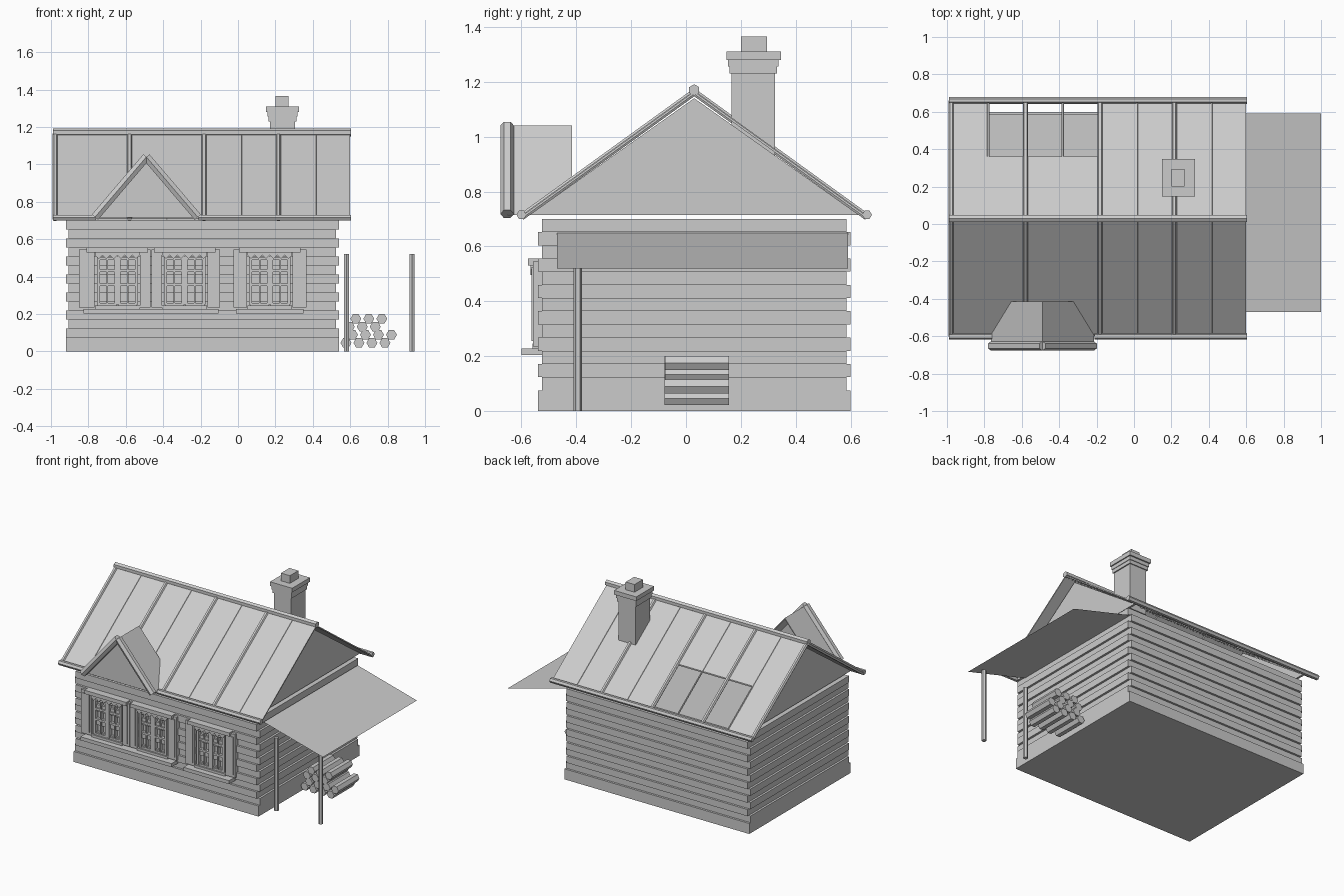
import bpy
import math
from mathutils import Vector

if "Cube" in bpy.data.objects:
    bpy.data.objects.remove(bpy.data.objects["Cube"], do_unlink=True)

grey = bpy.data.materials.new("plain_grey")
grey.use_nodes = True
COLOUR = (0.6, 0.6, 0.6, 1)
grey.diffuse_color = COLOUR
grey.node_tree.nodes["Principled BSDF"].inputs["Base Color"].default_value = COLOUR


def mesh(name, verts, faces):
    data = bpy.data.meshes.new(name)
    data.from_pydata(verts, [], faces)
    data.materials.append(grey)
    obj = bpy.data.objects.new(name, data)
    bpy.context.collection.objects.link(obj)
    return obj


def loft(name, start, end):
    """Closed solid between two matching rings of points."""
    n = len(start)
    faces = [(i, (i + 1) % n, n + (i + 1) % n, n + i) for i in range(n)]
    faces += [tuple(reversed(range(n))), tuple(range(n, 2 * n))]
    return mesh(name, start + end, faces)


def box(name, x0, x1, y0, y1, z0, z1):
    ring = [(x0, y0), (x1, y0), (x1, y1), (x0, y1)]
    return loft(name, [(x, y, z0) for x, y in ring], [(x, y, z1) for x, y in ring])


def prism_x(name, profile, x0, x1):
    return loft(name, [(x0, y, z) for y, z in profile], [(x1, y, z) for y, z in profile])


def prism_y(name, profile, y0, y1):
    return loft(name, [(x, y1, z) for x, z in profile], [(x, y0, z) for x, z in profile])


def rod(name, p, q, radius, turn=0.0):
    """Six-sided bar from p to q."""
    p, q = Vector(p), Vector(q)
    along = (q - p).normalized()
    ref = Vector((0, 0, 1)) if abs(along.z) < 0.9 else Vector((1, 0, 0))
    side = along.cross(ref).normalized()
    up = side.cross(along)
    ring = []
    for i in range(6):
        a = math.radians(60 * i) + turn
        ring.append((side * math.cos(a) + up * math.sin(a)) * radius)
    return loft(name, [p + r for r in ring], [q + r for r in ring])


# Log walls: alternate courses run long in x or long in y
box("base_course", -0.92, 0.54, -0.54, 0.60, 0, 0.075)
course = 0.625 / 13
for k in range(13):
    z = 0.075 + course * k
    if k % 2 == 0:
        box("log_course", -0.92, 0.54, -0.525, 0.585, z, z + course)
    else:
        box("log_course", -0.905, 0.525, -0.54, 0.60, z, z + course)

# Gable ends
RIDGE_Y, RIDGE_Z, EAVE_Z = 0.03, 1.165, 0.71
FRONT, BACK = -0.60, 0.66
for x in (-0.905, 0.51):
    prism_x("gable_end", [(-0.57, 0.715), (0.63, 0.715), (RIDGE_Y, 1.14)], x, x + 0.015)


# Roof panels
def roof_z(y):
    eave = FRONT if y < RIDGE_Y else BACK
    return RIDGE_Z + (EAVE_Z - RIDGE_Z) * (y - RIDGE_Y) / (eave - RIDGE_Y)


def roof_panel(name, x0, x1, y):
    t = 0.01
    prism_x(name, [(RIDGE_Y, RIDGE_Z), (y, roof_z(y)),
                   (y, roof_z(y) - t), (RIDGE_Y, RIDGE_Z - t)], x0, x1)


roof_panel("front_roof", -0.985, 0.60, FRONT)
roof_panel("back_roof_left", -0.985, -0.785, BACK)
roof_panel("back_roof_short", -0.785, -0.195, 0.36)
roof_panel("back_roof_right", -0.195, 0.60, BACK)

# Roof battens, alternately thick and thin
for i in range(8):
    x = -0.978 + 0.199 * i
    r = 0.006 if i % 2 else 0.014
    for y in (FRONT, BACK):
        rod("roof_batten", (x, RIDGE_Y, RIDGE_Z - 0.003), (x, y, EAVE_Z - 0.003), r)

# Ridge and eave bars
rod("ridge_bar", (-0.99, RIDGE_Y, 1.17), (0.605, RIDGE_Y, 1.17), 0.021, math.pi / 6)
rod("back_eave_bar", (-0.99, BACK, 0.715), (0.605, BACK, 0.715), 0.018)
rod("front_eave_bar", (-0.99, FRONT, 0.715), (-0.76, FRONT, 0.715), 0.018)
rod("front_eave_bar", (-0.21, FRONT, 0.715), (0.605, FRONT, 0.715), 0.018)

# Dormer: open-backed gable with six-sided barge bars
DX, DW, DZ = -0.49, 0.275, 1.04
prism_y("dormer_gable", [(DX - DW, 0.715), (DX + DW, 0.715), (DX, DZ)], -0.635, -0.625)
for s in (-1, 1):
    foot = DX + s * DW
    prism_y("dormer_roof", [(DX, DZ), (foot, 0.715), (foot - s * 0.008, 0.715), (DX, DZ - 0.01)],
            -0.65, -0.415)
    rod("dormer_barge_bar", (DX, -0.652, DZ), (foot, -0.652, 0.718), 0.025)

# Chimney
box("chimney_shaft", 0.17, 0.305, 0.165, 0.325, 0.9, 1.26)
box("chimney_band", 0.162, 0.313, 0.158, 0.332, 1.23, 1.255)
box("chimney_band", 0.158, 0.317, 0.153, 0.337, 1.255, 1.28)
box("chimney_slab", 0.15, 0.325, 0.147, 0.347, 1.28, 1.31)
box("chimney_top", 0.2, 0.27, 0.2, 0.295, 1.31, 1.365)

# Side awning and its posts
mesh("awning", [(0.525, -0.47, 0.648), (1.0, -0.47, 0.52), (1.0, 0.59, 0.52), (0.525, 0.59, 0.648)],
     [(0, 1, 2, 3)])
for x in (0.58, 0.93):
    rod("awning_post", (x, -0.395, 0), (x, -0.395, 0.522), 0.016)

# Firewood stack
for row, (first, count) in enumerate([(0.577, 4), (0.612, 4), (0.595, 3), (0.63, 3)]):
    for k in range(count):
        x, z = first + 0.0695 * k, 0.046 + 0.043 * row
        rod("firewood", (x, -0.075 - 0.004 * (k % 2), z), (x, 0.157, z), 0.029)

# Windows with sashes, scalloped cornice and sill
for cx in (-0.645, -0.285, 0.17):
    for s in (-1, 1):
        mid = cx + s * 0.055
        for edge in (-0.047, 0.047):
            box("sash_stile", mid + edge - 0.008, mid + edge + 0.008, -0.555, -0.52, 0.25, 0.51)
        box("sash_centre_bar", mid - 0.004, mid + 0.004, -0.55, -0.52, 0.25, 0.51)
        for z in (0.25, 0.355, 0.43, 0.495):
            box("sash_rail", mid - 0.05, mid + 0.05, -0.55, -0.52, z - 0.006, z + 0.008)
    box("window_sill", cx - 0.18, cx + 0.18, -0.60, -0.52, 0.203, 0.228)
    box("sill_board", cx - 0.12, cx + 0.12, -0.56, -0.52, 0.228, 0.245)
    box("cornice", cx - 0.165, cx + 0.165, -0.577, -0.52, 0.53, 0.556)
    for k in range(6):
        x = cx - 0.12 + 0.04 * k
        prism_y("cornice_scallop", [(x, 0.53), (x, 0.515), (x + 0.02, 0.495), (x + 0.04, 0.515),
                                    (x + 0.04, 0.53)], -0.567, -0.555)

# Shutters between and beside the windows
for x0, x1 in [(-0.85, -0.767), (-0.523, -0.467), (-0.463, -0.407),
               (-0.163, -0.095), (-0.025, 0.048), (0.292, 0.367)]:
    box("shutter", x0, x1, -0.557, -0.52, 0.235, 0.545)
    box("shutter_panel", x0 + 0.014, x1 - 0.014, -0.563, -0.55, 0.255, 0.525)
